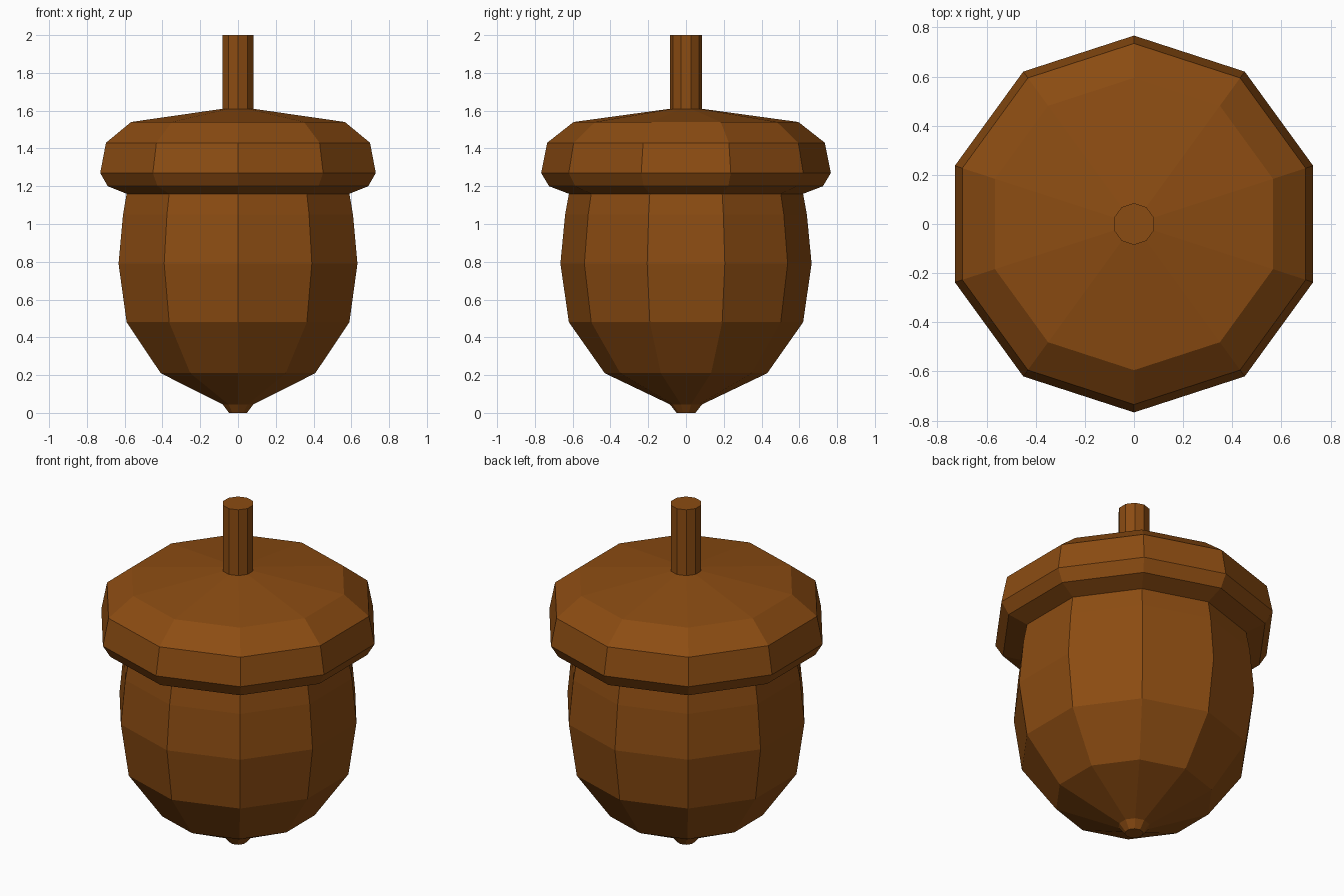
import bpy
import bmesh
import math

if "Cube" in bpy.data.objects:
    bpy.data.objects.remove(bpy.data.objects["Cube"])

SIDES = 10

brown = bpy.data.materials.new("acorn brown")
brown.diffuse_color = (0.26, 0.072, 0.006, 1.0)
brown.use_nodes = True
brown.node_tree.nodes["Principled BSDF"].inputs["Base Color"].default_value = brown.diffuse_color


def lathe(name, profile, cap_bottom=False, cap_top=False):
    """Spin a (radius, height) profile into a flat-faced ten-sided solid."""
    bm = bmesh.new()
    rings = []
    for r, z in profile:
        angles = [math.pi / 2 + 2 * math.pi * i / SIDES for i in range(SIDES)]
        rings.append([bm.verts.new((r * math.cos(a), r * math.sin(a), z)) for a in angles])
    for low, high in zip(rings, rings[1:]):
        for i in range(SIDES):
            j = (i + 1) % SIDES
            bm.faces.new((low[i], low[j], high[j], high[i]))
    if cap_bottom:
        bm.faces.new(rings[0][::-1])
    if cap_top:
        bm.faces.new(rings[-1])
    mesh = bpy.data.meshes.new(name)
    bm.to_mesh(mesh)
    bm.free()
    mesh.materials.append(brown)
    obj = bpy.data.objects.new(name, mesh)
    bpy.context.collection.objects.link(obj)
    return obj


# Nut with its small pointed tip
lathe("nut", [(0.05, 0.0), (0.085, 0.045), (0.43, 0.21), (0.62, 0.48),
              (0.665, 0.79), (0.64, 1.05), (0.62, 1.16)], cap_bottom=True)

# Overhanging cap
lathe("cap", [(0.62, 1.16), (0.725, 1.20), (0.767, 1.27), (0.735, 1.43),
              (0.595, 1.54), (0.085, 1.61)])

# Stem
lathe("stem", [(0.085, 1.61), (0.085, 2.0)], cap_top=True)
